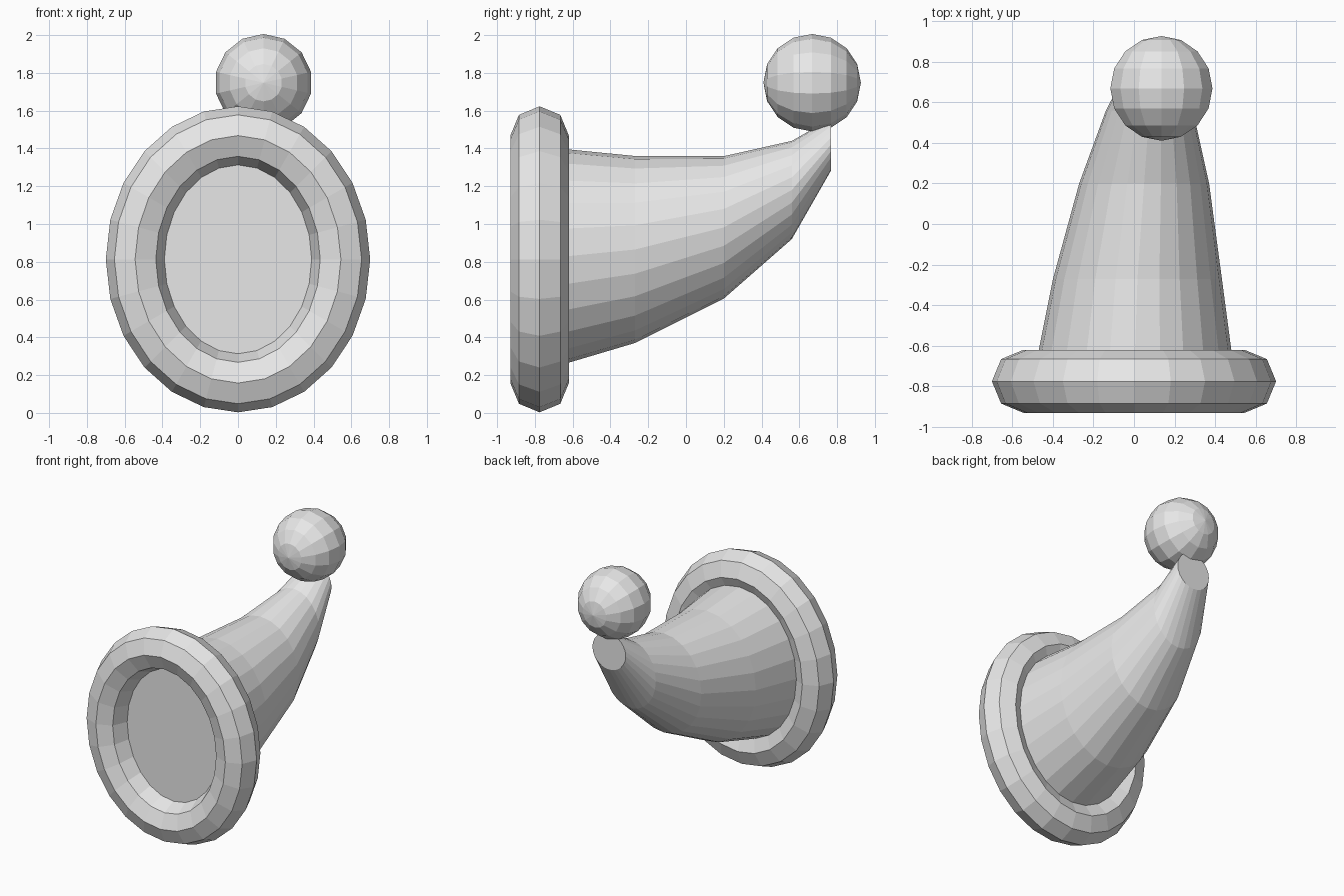
import bpy, bmesh
from math import sin, cos, pi
from mathutils import Matrix

cube = bpy.data.objects.get("Cube")
if cube:
    bpy.data.objects.remove(cube, do_unlink=True)

SIDES = 24

grey = bpy.data.materials.new("light_grey")
grey.use_nodes = True
colour = (0.8, 0.8, 0.8, 1.0)
grey.diffuse_color = colour
grey.node_tree.nodes["Principled BSDF"].inputs["Base Color"].default_value = colour


def finish(name, bm):
    bmesh.ops.recalc_face_normals(bm, faces=bm.faces)
    mesh = bpy.data.meshes.new(name)
    bm.to_mesh(mesh)
    bm.free()
    mesh.materials.append(grey)
    obj = bpy.data.objects.new(name, mesh)
    bpy.context.collection.objects.link(obj)
    return obj


def ellipse(bm, x, y, z, rx, rz):
    """Ring of vertices in a plane facing the front."""
    angles = [2 * pi * i / SIDES for i in range(SIDES)]
    return [bm.verts.new((x + rx * cos(a), y, z + rz * sin(a))) for a in angles]


def bridge(bm, a, b):
    for i in range(SIDES):
        j = (i + 1) % SIDES
        bm.faces.new((a[i], a[j], b[j], b[i]))


# Brim: octagonal tube swept round an oval
bm = bmesh.new()
tube = 0.155
rings = []
for k in range(8):
    t = 2 * pi * k / 8
    out = tube * cos(t)
    rings.append(ellipse(bm, 0, -0.775 + tube * sin(t), 0.813,
                         0.545 + out, 0.655 + out))
for k in range(8):
    bridge(bm, rings[k], rings[(k + 1) % 8])
finish("brim", bm)

# Curved cone: oval sections (x, y, z, half width, half height), capped
sections = [
    (0.0, -0.775, 0.815, 0.50, 0.595),
    (0.017, -0.27, 0.865, 0.416, 0.495),
    (0.05, 0.20, 0.982, 0.32, 0.377),
    (0.076, 0.56, 1.18, 0.214, 0.26),
    (0.11, 0.767, 1.42, 0.14, 0.138),
]
bm = bmesh.new()
rings = [ellipse(bm, *s) for s in sections]
for a, b in zip(rings, rings[1:]):
    bridge(bm, a, b)
bm.faces.new(rings[0])
bm.faces.new(rings[-1])
finish("cone", bm)

# Ball at the tip, poles facing front and back
bm = bmesh.new()
bmesh.ops.create_uvsphere(bm, u_segments=14, v_segments=8, radius=0.258,
                          matrix=Matrix.Rotation(pi / 2, 4, 'X'))
ball = finish("tip_ball", bm)
ball.location = (0.135, 0.668, 1.748)
